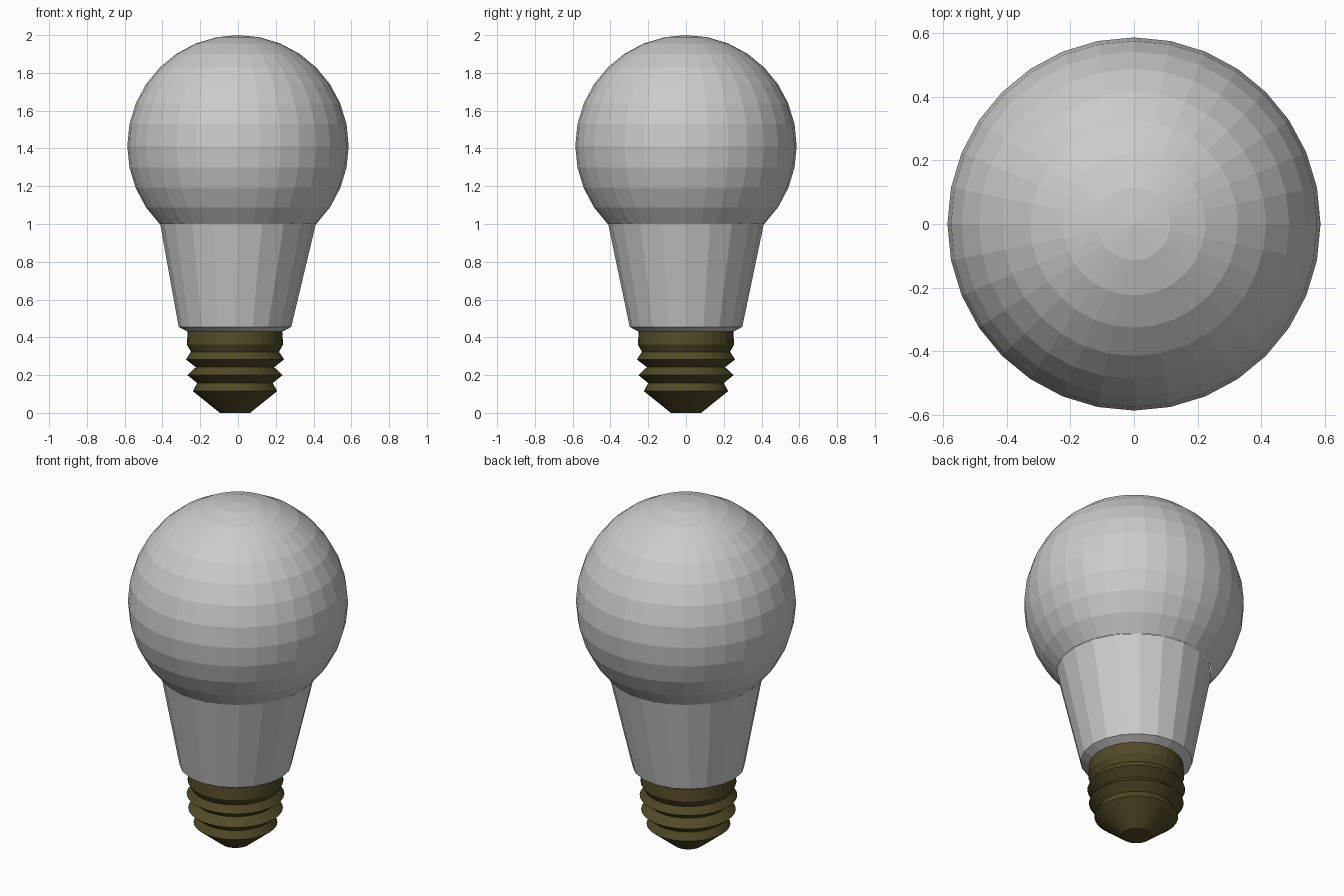
import bpy
import bmesh
from math import sin, cos, pi

if "Cube" in bpy.data.objects:
    bpy.data.objects.remove(bpy.data.objects["Cube"])


def material(name, rgb):
    mat = bpy.data.materials.new(name)
    mat.use_nodes = True
    mat.diffuse_color = (*rgb, 1)
    mat.node_tree.nodes["Principled BSDF"].inputs["Base Color"].default_value = (*rgb, 1)
    return mat


def lathe(name, profile, sides, mat, x_offsets=None):
    """Revolve (radius, height) points about z; a zero radius makes a pole."""
    x_offsets = x_offsets or [0] * len(profile)
    bm = bmesh.new()
    rings = []
    for (r, z), dx in zip(profile, x_offsets):
        count = sides if r > 1e-4 else 1
        rings.append([bm.verts.new((dx + r * cos(2 * pi * i / sides),
                                    r * sin(2 * pi * i / sides), z))
                      for i in range(count)])
    for low, high in zip(rings, rings[1:]):
        for i in range(sides):
            j = (i + 1) % sides
            corners = [low[i % len(low)], low[j % len(low)],
                       high[j % len(high)], high[i % len(high)]]
            bm.faces.new(list(dict.fromkeys(corners)))
    bmesh.ops.recalc_face_normals(bm, faces=bm.faces)
    mesh = bpy.data.meshes.new(name)
    bm.to_mesh(mesh)
    bm.free()
    mesh.materials.append(mat)
    obj = bpy.data.objects.new(name, mesh)
    bpy.context.collection.objects.link(obj)
    return obj


frosted = material("frosted grey", (0.6, 0.6, 0.6))
brass = material("dark brass", (0.085, 0.07, 0.02))

# Globe: faceted sphere, open below where it meets the neck
RADIUS, CENTRE, RINGS = 0.586, 1.414, 16
globe = [(RADIUS * sin(pi * k / RINGS), CENTRE + RADIUS * cos(pi * k / RINGS))
         for k in range(RINGS * 3 // 4 + 1)]
lathe("globe", globe, 32, frosted)

# Neck: tapered housing with a bevelled lower lip
SHIFT = -0.016
lathe("neck", [(0.0, 0.43), (0.25, 0.43), (0.298, 0.455), (0.412, 1.0)],
      20, frosted, [SHIFT, SHIFT, SHIFT, 0])

# Screw base: ridged thread closing to a flat contact tip
thread = [(0.0, 0.0), (0.08, 0.0), (0.223, 0.115), (0.2, 0.158),
          (0.252, 0.2), (0.207, 0.242), (0.26, 0.283), (0.233, 0.323),
          (0.255, 0.362), (0.25, 0.432)]
lathe("screw_base", thread, 32, brass, [SHIFT] * len(thread))
